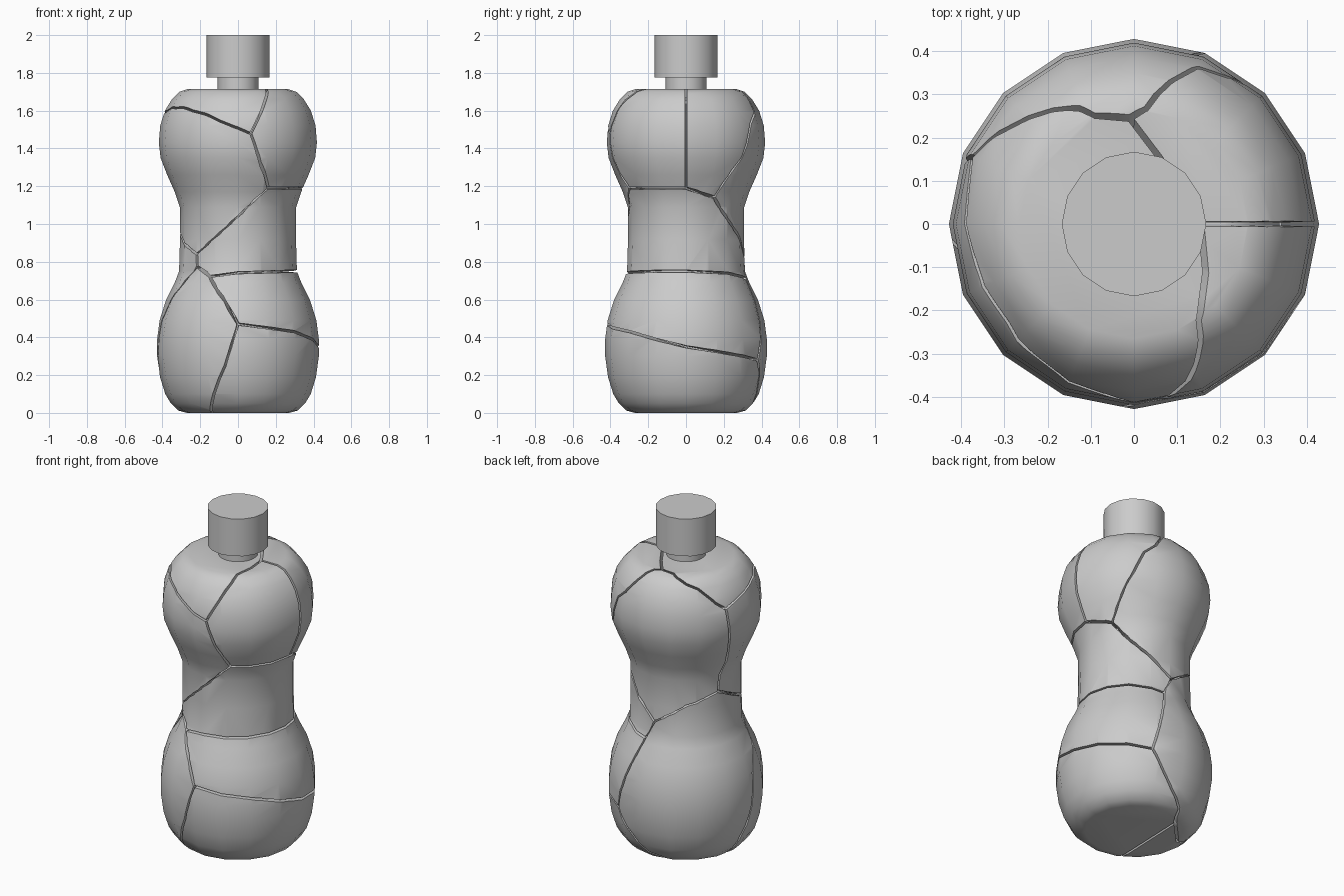
import bpy, bmesh, math
from mathutils import Vector

if "Cube" in bpy.data.objects:
    bpy.data.objects.remove(bpy.data.objects["Cube"])

SIDES = 16
BODY = [(0.27, 0.0), (0.315, 0.012), (0.355, 0.05), (0.385, 0.10), (0.413, 0.19),
        (0.428, 0.30), (0.428, 0.39), (0.415, 0.49), (0.382, 0.595), (0.335, 0.69),
        (0.312, 0.75), (0.307, 0.92), (0.308, 1.09), (0.335, 1.17), (0.375, 1.26),
        (0.41, 1.35), (0.419, 1.43), (0.412, 1.52), (0.387, 1.60), (0.35, 1.66),
        (0.31, 1.70), (0.265, 1.715)]


def lathe(name, profile):
    """Closed solid of revolution with flat ends."""
    bm = bmesh.new()
    rings = []
    for r, z in profile:
        rings.append([bm.verts.new((r * math.cos(2 * math.pi * i / SIDES),
                                    r * math.sin(2 * math.pi * i / SIDES), z))
                      for i in range(SIDES)])
    for a, b in zip(rings, rings[1:]):
        for i in range(SIDES):
            j = (i + 1) % SIDES
            bm.faces.new((a[i], a[j], b[j], b[i]))
    bm.faces.new(rings[0][::-1])
    bm.faces.new(rings[-1])
    return finish(name, bm)


def finish(name, bm):
    bmesh.ops.recalc_face_normals(bm, faces=bm.faces[:])
    me = bpy.data.meshes.new(name)
    bm.to_mesh(me)
    bm.free()
    ob = bpy.data.objects.new(name, me)
    bpy.context.collection.objects.link(ob)
    return ob


def radius_at(z):
    for (r0, z0), (r1, z1) in zip(BODY, BODY[1:]):
        if z <= z1:
            return r0 + (r1 - r0) * (z - z0) / (z1 - z0)
    return BODY[-1][0]


def on_body(p):
    a = math.radians(p[0])
    r = p[2] if len(p) == 3 else radius_at(p[1])
    return Vector((r * math.cos(a), r * math.sin(a), p[1]))


def trace(path):
    """Follow the body surface between the crack points."""
    pts = [on_body(path[0])]
    for p, q in zip(path, path[1:]):
        flat = len(p) == 3 or len(q) == 3
        n = max(1, round(math.hypot((q[0] - p[0]) / 12, (q[1] - p[1]) / 0.1)))
        for k in range(1, n + 1):
            t = k / n
            if flat:
                pts.append(on_body(p).lerp(on_body(q), t))
            else:
                pts.append(on_body((p[0] + (q[0] - p[0]) * t, p[1] + (q[1] - p[1]) * t)))
    return pts


def crack_cutter(path, half=0.006, depth=0.08, out=0.04):
    """Thin wedge wall that follows a crack."""
    pts = trace(path)
    bm = bmesh.new()
    prev = None
    last = len(pts) - 1
    for i, p in enumerate(pts):
        tan = (pts[min(i + 1, last)] - pts[max(i - 1, 0)]).normalized()
        n = (p - Vector((0, 0, min(max(p.z, 0.3), 1.4)))).normalized()
        side = n.cross(tan).normalized()
        c = p + (-tan if i == 0 else tan if i == last else Vector()) * 0.004
        ring = [bm.verts.new(c + side * s * w + n * d)
                for s, w, d in ((-1, half * 0.5, -depth), (1, half * 0.5, -depth),
                                (1, half * 1.3, out), (-1, half * 1.3, out))]
        if prev:
            for k in range(4):
                bm.faces.new((prev[k], prev[(k + 1) % 4], ring[(k + 1) % 4], ring[k]))
        else:
            bm.faces.new(ring)
        prev = ring
    bm.faces.new(prev[::-1])
    return finish("crack_cutter", bm)


# crack junctions: angle, height (and radius on the flat ends)
upper_front, upper_right, mid_front = (279.6, 1.48), (360, 1.19), (298, 1.19)
upper_left, waist_left, waist_front = (157.5, 1.54), (160, 1.0), (225, 0.84)
waist_back, low_back, side_back = (91, 0.82), (81, 0.71), (28, 1.14)
low_left, low_front, belly = (226, 0.775), (242, 0.722), (270, 0.47)
back_belly, shoulder = (64, 0.28), (92.3, 1.715, 0.245)
base = (120, 0.0, 0.24)
top_hub = (0, 1.715, 0.155)

CRACKS = [
    [upper_front, (243, 1.585), (218, 1.62), (200, 1.615), (180, 1.59), upper_left],
    [upper_front, (289, 1.60), (299, 1.69), (304, 1.715, 0.27), (326, 1.715, 0.2), top_hub],
    [upper_front, (287, 1.33), mid_front],
    [mid_front, upper_right],
    [upper_right, (360, 1.69), (360, 1.715, 0.265), top_hub],
    [top_hub, (69, 1.715, 0.165), shoulder],
    [shoulder, (84, 1.715, 0.27), (76, 1.67), (67.7, 1.585), (58, 1.53), (50, 1.4), (40, 1.28), side_back],
    [shoulder, (110, 1.715, 0.268), (115, 1.705), (136, 1.66), (150, 1.58), upper_left],
    [upper_left, (161, 1.35), (166, 1.18), (162, 1.10), waist_left],
    [waist_left, (180, 0.95), waist_front],
    [waist_front, (251, 0.95), (274, 1.06), mid_front],
    [(0, 1.19), side_back],
    [side_back, (45, 1.03), (65, 0.94), waist_back],
    [waist_left, (125, 0.935), waist_back],
    [waist_back, low_back],
    [low_back, (45, 0.74), (0, 0.75), (-30, 0.75), (-90, 0.742), (-118, 0.722)],
    [waist_front, low_left],
    [low_left, low_front],
    [low_left, (211, 0.70), (201, 0.60), (188, 0.48), (183, 0.30), (175, 0.12), (171, 0.02),
     (168, 0.0, 0.27), base],
    [low_front, (259.5, 0.59), belly],
    [belly, (260.5, 0.25), (250.5, 0.10), (243, 0.015), (240, 0.0, 0.27), base],
    [belly, (315, 0.43), (360, 0.35), (424, 0.28)],
    [low_back, (73, 0.53), back_belly],
    [back_belly, (72, 0.18), (84, 0.08), (100, 0.02), (108, 0.0, 0.27), base],
]

# cracked body
body = lathe("bottle_body", BODY)
for path in CRACKS:
    cutter = crack_cutter(path)
    mod = body.modifiers.new("crack", 'BOOLEAN')
    mod.operation = 'DIFFERENCE'
    mod.solver = 'EXACT'
    mod.object = cutter
    bpy.context.view_layer.update()
    result = bpy.data.meshes.new_from_object(
        body.evaluated_get(bpy.context.evaluated_depsgraph_get()))
    body.modifiers.clear()
    body.data = result
    bpy.data.objects.remove(cutter)

# neck and cap
neck = lathe("neck", [(0.108, 1.70), (0.108, 1.79)])
cap = lathe("cap", [(0.167, 1.775), (0.167, 2.0)])

# smooth shading with sharp creases
for ob in (body, neck, cap):
    bpy.ops.object.select_all(action='DESELECT')
    ob.select_set(True)
    bpy.context.view_layer.objects.active = ob
    bpy.ops.object.shade_smooth_by_angle(angle=math.radians(40))
